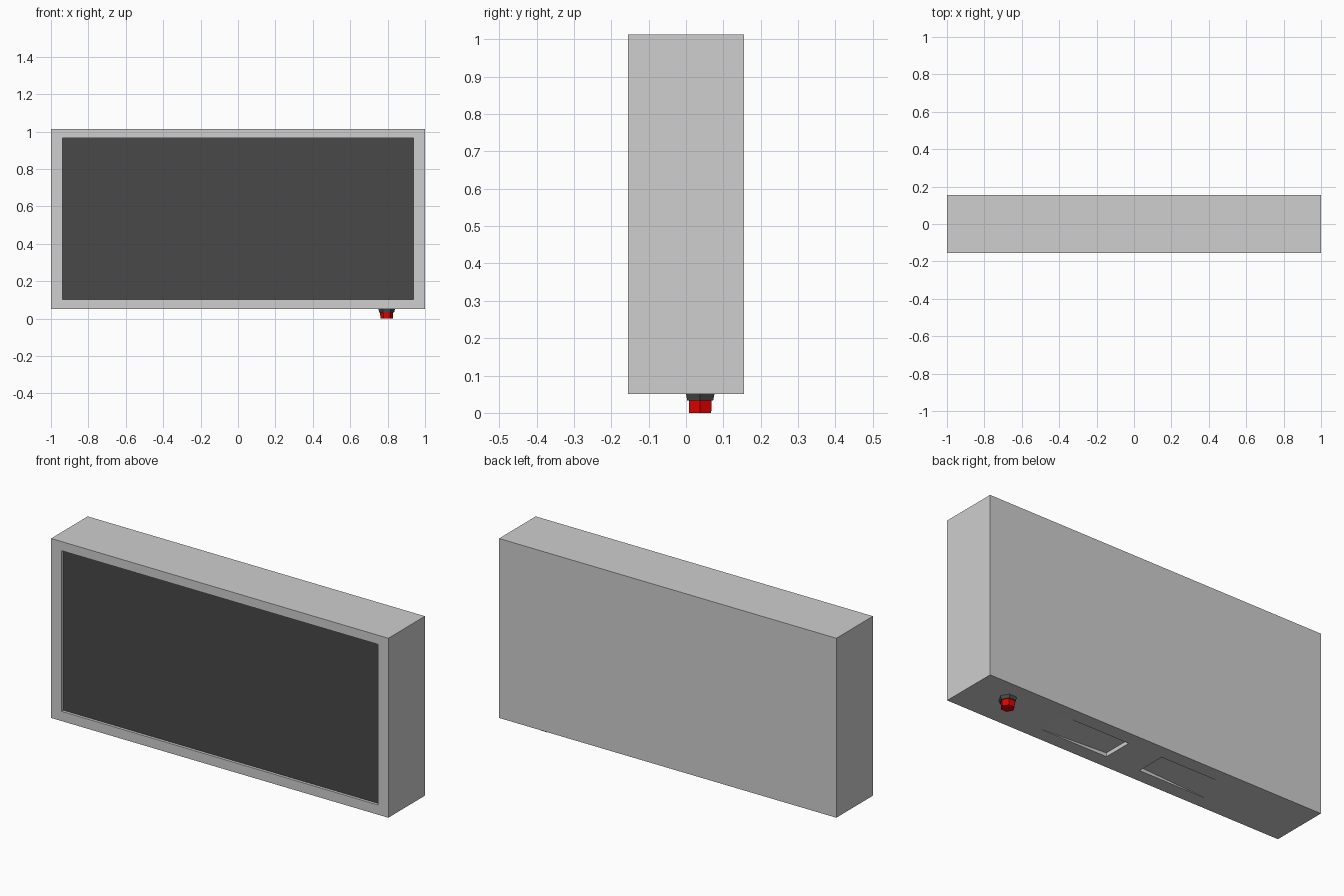
import bpy, bmesh, math
from mathutils import Vector, Matrix

if "Cube" in bpy.data.objects:
    bpy.data.objects.remove(bpy.data.objects["Cube"])


def material(name, rgb):
    m = bpy.data.materials.new(name)
    m.diffuse_color = (*rgb, 1.0)
    m.use_nodes = True
    m.node_tree.nodes["Principled BSDF"].inputs["Base Color"].default_value = m.diffuse_color
    return m


GREY = material("light_grey", (0.62, 0.62, 0.62))
DARK = material("dark_grey", (0.065, 0.065, 0.065))
RED = material("red", (0.75, 0.0, 0.0))


def finish(bm, name, *mats):
    bmesh.ops.recalc_face_normals(bm, faces=bm.faces)
    mesh = bpy.data.meshes.new(name)
    bm.to_mesh(mesh)
    bm.free()
    for m in mats:
        mesh.materials.append(m)
    obj = bpy.data.objects.new(name, mesh)
    bpy.context.collection.objects.link(obj)
    return obj


def recess(bm, face, lo, hi, shift):
    """Inset a face to the rectangle lo..hi, sink it by shift, paint the floor dark."""
    mid = face.calc_center_bounds()
    bmesh.ops.inset_individual(bm, faces=[face], thickness=0.01)
    for v in face.verts:
        for i in range(3):
            if lo[i] is not None:
                v.co[i] = lo[i] if v.co[i] < mid[i] else hi[i]
    bmesh.ops.inset_individual(bm, faces=[face], thickness=0.001)
    outer = {"lo": lo, "hi": hi}
    for v in face.verts:
        for i in range(3):
            if lo[i] is not None:
                v.co[i] = outer["lo"][i] if v.co[i] < mid[i] else outer["hi"][i]
        v.co += Vector(shift)
    face.material_index = 1


def facing(bm, direction):
    bm.normal_update()
    return [f for f in bm.faces if f.normal.dot(Vector(direction)) > 0.9]


# Cabinet with a sunken front screen and two sunken panels underneath
Z0, Z1, HALF_Y = 0.051, 1.013, 0.155
bm = bmesh.new()
bmesh.ops.create_cube(bm, size=1, matrix=Matrix.Translation((0, 0, (Z0 + Z1) / 2))
                      @ Matrix.Diagonal((2, 2 * HALF_Y, Z1 - Z0, 1)))
recess(bm, facing(bm, (0, -1, 0))[0],
       (-0.938, None, 0.103), (0.938, None, 0.964), (0, 0.015, 0))
base = facing(bm, (0, 0, -1))[0]
bmesh.ops.bisect_plane(bm, geom=[base, *base.edges, *base.verts],
                       plane_co=(0, 0, 0), plane_no=(1, 0, 0))
for f in facing(bm, (0, 0, -1)):
    if abs(f.calc_center_median().z - Z0) > 0.001:
        continue                      # skip the screen's upper lip
    x = 0.3 if f.calc_center_median().x > 0 else -0.3
    recess(bm, f, (x - 0.2, -0.08, None), (x + 0.2, 0.08, None), (0, 0, 0.02))
finish(bm, "cabinet", GREY, DARK)


# Six-sided lamp hanging under the right end
def hex_part(name, r_low, r_high, z_low, z_high, mat):
    bm = bmesh.new()
    bmesh.ops.create_cone(bm, cap_ends=True, segments=6, radius1=r_low, radius2=r_high,
                          depth=z_high - z_low,
                          matrix=Matrix.Translation((0.795, 0.038, (z_low + z_high) / 2))
                          @ Matrix.Rotation(math.radians(30), 4, "Z"))
    # keep two corners on the x axis
    if max(v.co.x for v in bm.verts) - 0.795 < 0.95 * max(r_low, r_high):
        bmesh.ops.rotate(bm, verts=bm.verts, cent=(0.795, 0.038, 0),
                         matrix=Matrix.Rotation(math.radians(30), 3, "Z"))
    finish(bm, name, mat)


hex_part("lamp_collar", 0.04, 0.044, 0.033, Z0, DARK)
hex_part("lamp_lens", 0.034, 0.035, 0.0, 0.034, RED)
